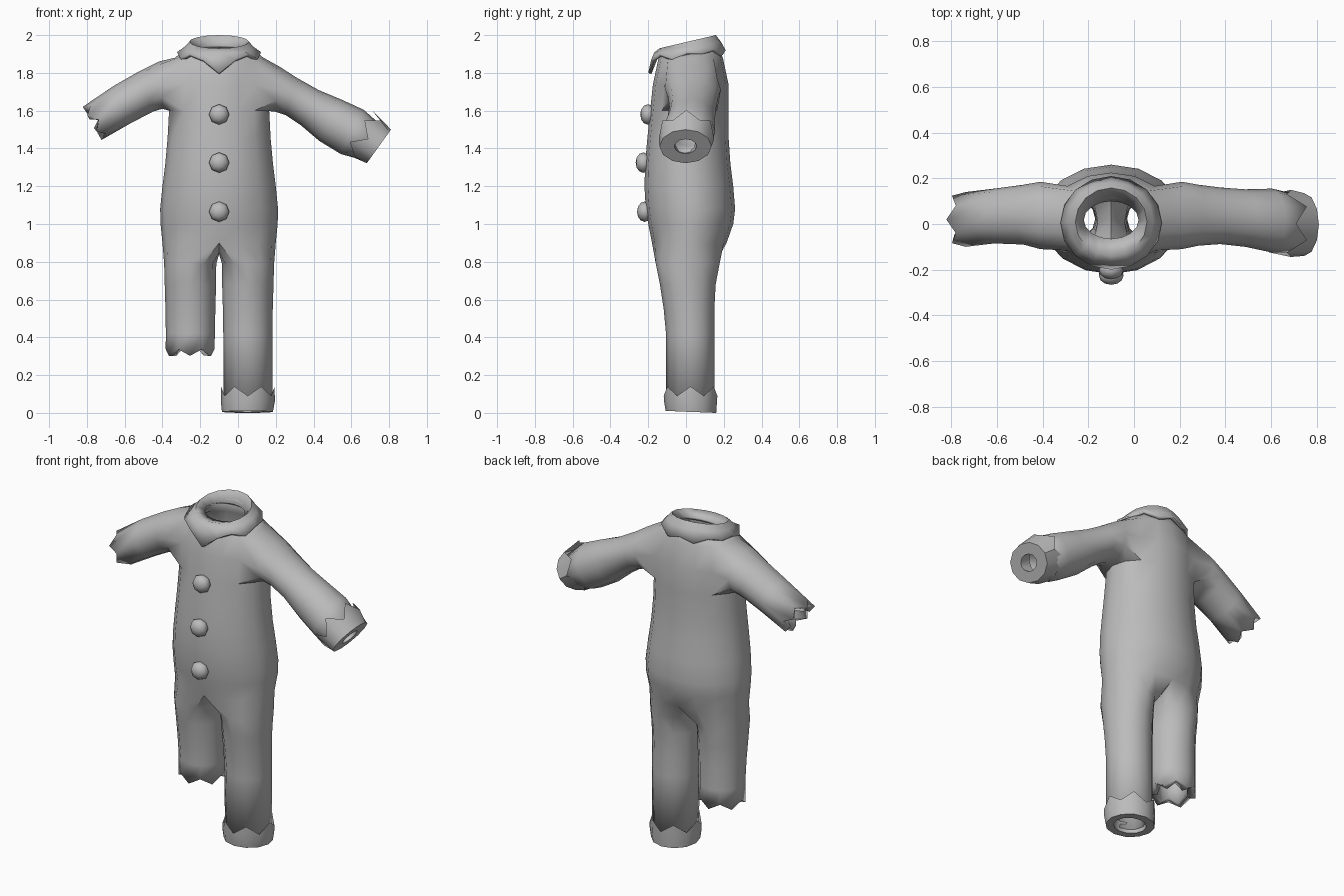
import bpy, bmesh, math
from mathutils import Vector

if "Cube" in bpy.data.objects:
    bpy.data.objects.remove(bpy.data.objects["Cube"])

CX = -0.1  # centre line of the torso

grey = bpy.data.materials.new("grey cloth")
grey.diffuse_color = (0.5, 0.5, 0.5, 1)
grey.use_nodes = True
grey.node_tree.nodes["Principled BSDF"].inputs["Base Color"].default_value = grey.diffuse_color


def finish(name, bm, thickness=0, angle=50):
    bmesh.ops.recalc_face_normals(bm, faces=bm.faces[:])
    me = bpy.data.meshes.new(name)
    bm.to_mesh(me)
    bm.free()
    ob = bpy.data.objects.new(name, me)
    bpy.context.collection.objects.link(ob)
    me.materials.append(grey)
    bpy.ops.object.select_all(action='DESELECT')
    ob.select_set(True)
    bpy.context.view_layer.objects.active = ob
    bpy.ops.object.shade_smooth_by_angle(angle=math.radians(angle))
    if thickness:
        mod = ob.modifiers.new("thickness", 'SOLIDIFY')
        mod.thickness, mod.offset = thickness, -1
    return ob


def flat_ring(cx, rx, yf, yb, zfun, n=16, start=0.0):
    """Horizontal ellipse; zfun(i, y) gives the height."""
    pts = []
    for i in range(n):
        a = start + math.tau * i / n
        y = (yf + yb) / 2 + (yb - yf) / 2 * math.sin(a)
        pts.append(Vector((cx + rx * math.cos(a), y, zfun(i, y))))
    return pts


def arm_ring(xt, zt, xb, zb, yf, yb, jag=0.0, grow=0.0):
    """Twelve points round an arm, from its top and bottom edge points."""
    top, bot = Vector((xt, 0, zt)), Vector((xb, 0, zb))
    mid, half = (top + bot) / 2, (top - bot) / 2
    half *= 1 + grow
    axis = half.cross(Vector((0, 1, 0))).normalized()
    pts = []
    for i in range(12):
        a = math.radians(-150 + 30 * i)
        y = (yf + yb) / 2 + (yb - yf) / 2 * (1 + grow) * math.cos(a)
        pts.append(mid + half * math.sin(a) + Vector((0, y, 0))
                   + axis * jag * (-1) ** i)
    return pts


def bridge(bm, a, b):
    n = len(a)
    for i in range(n):
        bm.faces.new((a[i], a[(i + 1) % n], b[(i + 1) % n], b[i]))


def loft(bm, rings, first=None):
    prev = first
    for r in rings:
        cur = [bm.verts.new(p) for p in r]
        if prev:
            bridge(bm, prev, cur)
        prev = cur


# Suit: torso rows from hips to neck
bm = bmesh.new()
levels = [(0.90, 0.30, -0.18, 0.215), (1.0, 0.31, -0.20, 0.25),
          (1.08, 0.312, -0.213, 0.26), (1.2, 0.30, -0.22, 0.25),
          (1.32, 0.285, -0.216, 0.235), (1.45, 0.273, -0.205, 0.226),
          (1.6, 0.265, -0.19, 0.225), (1.74, 0.27, -0.175, 0.225),
          (1.88, 0.235, -0.145, 0.195)]
rows = [flat_ring(CX, rx, yf, yb, lambda i, y, z=z: z) for z, rx, yf, yb in levels]
rows.append(flat_ring(CX, 0.15, -0.13, 0.155, lambda i, y: 1.942 + 0.24 * y))
V = [[bm.verts.new(p) for p in r] for r in rows]
for r in range(len(V) - 1):
    for k in range(16):
        # leave arm holes on both sides of the two shoulder rows
        if r in (6, 7) and k in (14, 15, 0, 1, 6, 7, 8, 9):
            continue
        j = (k + 1) % 16
        bm.faces.new((V[r][k], V[r][j], V[r + 1][j], V[r + 1][k]))

# Suit: legs, split by a crotch strip
crotch = [bm.verts.new((CX, y, z)) for y, z in ((0.12, 0.85), (0.02, 0.84), (-0.09, 0.85))]
leg_levels = [(0.79, 0.153, 0.138, -0.16, 0.178), (0.68, 0.152, 0.136, -0.138, 0.157),
              (0.55, 0.152, 0.132, -0.118, 0.15), (0.42, 0.152, 0.13, -0.106, 0.15)]
for side, end, jag in ((1, 0.03, 0), (-1, 0.32, 0.018)):
    top = [V[0][k % 16 if side > 0 else (8 - k) % 16] for k in range(-4, 5)] + crotch
    rings = []
    for z, cx, rx, yf, yb in leg_levels + [(end, 0.154, 0.129, -0.105, 0.15)]:
        j = jag if z == end else 0
        ring = flat_ring(cx, rx, yf, yb, lambda i, y: z + j * (-1) ** i, 12,
                         math.radians(-120))
        rings.append([Vector((CX + side * p.x, p.y, p.z)) for p in ring])
    loft(bm, rings, top)

# Suit: arms (top x, top z, bottom x, bottom z, front y, back y)
left_arm = [(0.225, 1.83, 0.195, 1.595, -0.11, 0.185), (0.31, 1.775, 0.255, 1.575, -0.095, 0.172),
            (0.425, 1.71, 0.33, 1.525, -0.088, 0.16), (0.545, 1.66, 0.43, 1.44, -0.10, 0.152),
            (0.665, 1.605, 0.545, 1.37, -0.125, 0.155), (0.79, 1.495, 0.675, 1.335, -0.125, 0.125)]
right_arm = [(-0.42, 1.86, -0.40, 1.61, -0.11, 0.185), (-0.52, 1.81, -0.45, 1.595, -0.09, 0.172),
             (-0.66, 1.73, -0.565, 1.535, -0.085, 0.155), (-0.805, 1.63, -0.705, 1.455, -0.10, 0.14, 0.02)]
for side, path in ((1, left_arm), (-1, right_arm)):
    col = lambda c: c % 16 if side > 0 else (8 - c) % 16
    hole = [V[6][col(c)] for c in range(-2, 3)] + [V[7][col(2)]]
    hole += [V[8][col(c)] for c in range(2, -3, -1)] + [V[7][col(-2)]]
    loft(bm, [arm_ring(*p) for p in path], hole)
finish("suit", bm, 0.045)

# Wrist cuff: zigzag band, end face and short inner sleeve
bm = bmesh.new()
end = (0.81, 1.5, 0.682, 1.322, -0.14, 0.135)
back = (0.735, 1.58, 0.583, 1.362, -0.14, 0.145)
inner = (0.72, 1.49, 0.64, 1.38, -0.06, 0.05)
loft(bm, [arm_ring(*back, jag=0.035, grow=0.03), arm_ring(*end),
          arm_ring(*end, grow=-0.57), arm_ring(*inner)])
finish("wrist_cuff", bm, angle=40)

# Ankle cuff: zigzag band, sole edge and inner wall
bm = bmesh.new()
slope = lambda i, y: 0.008 - 0.05 * (y - 0.16) * 0.8 - 0.008
loft(bm, [flat_ring(0.052, 0.142, -0.118, 0.166, lambda i, y: 0.115 + 0.025 * (-1) ** i, 12),
          flat_ring(0.052, 0.143, -0.116, 0.164, lambda i, y: 0.06, 12),
          flat_ring(0.05, 0.135, -0.108, 0.16, slope, 12),
          flat_ring(0.05, 0.092, -0.062, 0.112, slope, 12),
          flat_ring(0.05, 0.088, -0.058, 0.108, lambda i, y: 0.07, 12)])
finish("ankle_cuff", bm, angle=40)

# Collar: inner lip, rim and jagged outer edge with a pointed front
heights = [1.85, 1.87, 1.90, 1.875, 1.91, 1.905, 1.925, 1.895, 1.92]  # beside front to back
bm = bmesh.new()


def edge_z(i, y):
    k = abs((i - 12 + 8) % 16 - 8)  # steps away from the front point
    return 1.80 if k == 0 else heights[k]


outer = flat_ring(CX, 0.222, -0.2, 0.21, edge_z)
middle = flat_ring(CX, 0.185, -0.168, 0.185, lambda i, y: 1.935 + 0.16 * y)
rim = flat_ring(CX, 0.157, -0.14, 0.158, lambda i, y: 1.963 + 0.235 * y)
lip = flat_ring(CX, 0.12, -0.065, 0.10, lambda i, y: 1.925 + 0.2 * y)
loft(bm, [lip, rim, middle, outer])
finish("collar", bm, 0.018, 60)

# Buttons down the front
for n, (y, z) in enumerate(((-0.202, 1.58), (-0.226, 1.325), (-0.219, 1.065))):
    bm = bmesh.new()
    bmesh.ops.create_uvsphere(bm, u_segments=8, v_segments=6, radius=0.054)
    for v in bm.verts:
        x, yy, zz = v.co
        v.co = (CX + x, y + zz * 0.75, z + yy)
    finish("button_%d" % (n + 1), bm, angle=60)
